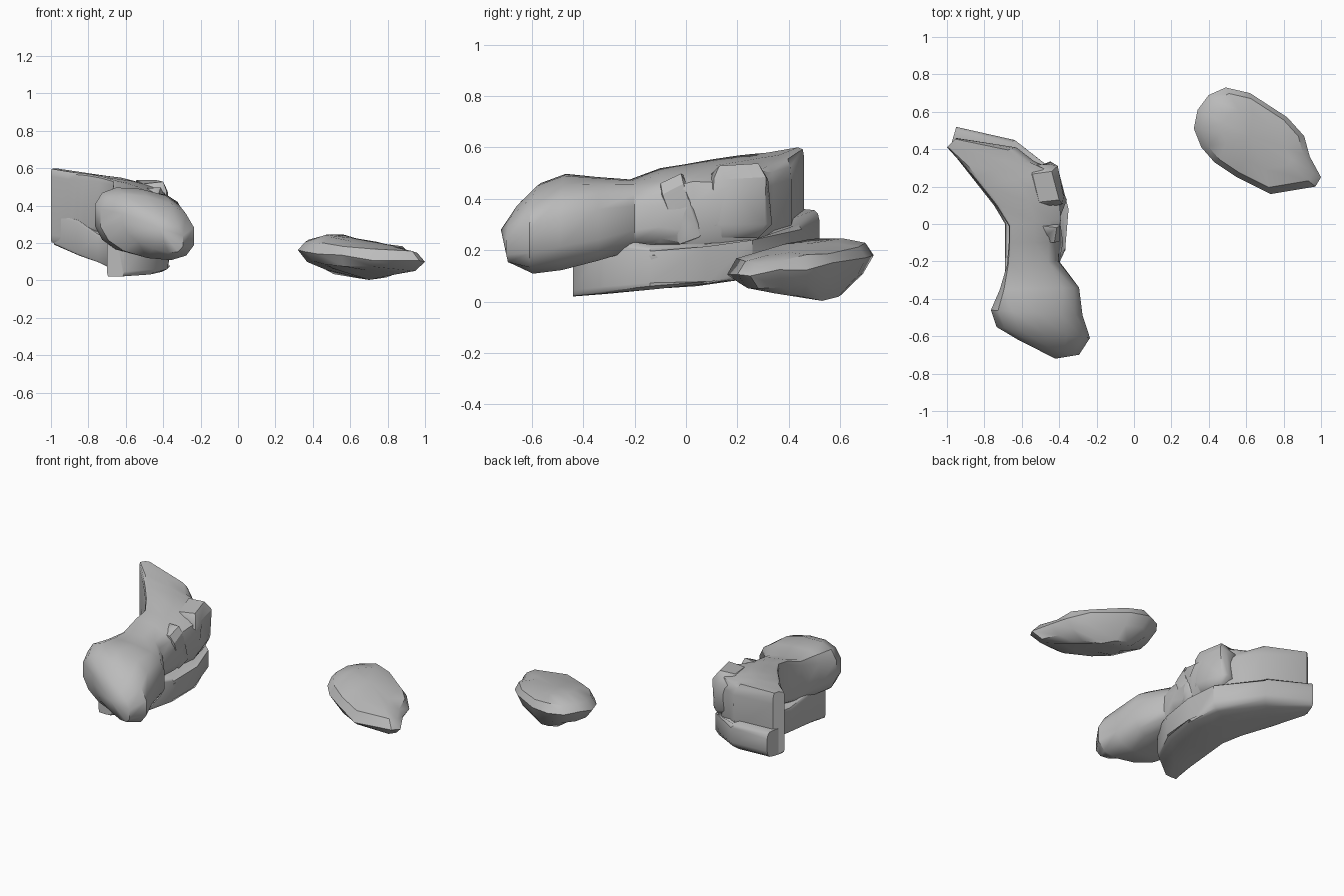
import bpy, bmesh, math, random
from mathutils import Vector

random.seed(4)
cube = bpy.data.objects.get("Cube")
if cube:
    bpy.data.objects.remove(cube, do_unlink=True)

stone = bpy.data.materials.new("grey_stone")
stone.use_nodes = True
GREY = (0.5, 0.5, 0.5, 1)
stone.diffuse_color = GREY
stone.node_tree.nodes["Principled BSDF"].inputs["Base Color"].default_value = GREY


def finish(bm, name, angle=38):
    """Turn a bmesh into a shaded stone object."""
    bmesh.ops.recalc_face_normals(bm, faces=bm.faces)
    mesh = bpy.data.meshes.new(name)
    bm.to_mesh(mesh)
    bm.free()
    mesh.materials.append(stone)
    obj = bpy.data.objects.new(name, mesh)
    bpy.context.collection.objects.link(obj)
    bpy.ops.object.select_all(action="DESELECT")
    obj.select_set(True)
    bpy.context.view_layer.objects.active = obj
    bpy.ops.object.shade_smooth_by_angle(angle=math.radians(angle))
    return obj


def loft(name, rings, start=None, end=None):
    """Skin closed rings; close each end with a point or a flat cap."""
    bm = bmesh.new()
    rows = [[bm.verts.new(p) for p in ring] for ring in rings]
    n = len(rows[0])
    for a, b in zip(rows, rows[1:]):
        for i in range(n):
            j = (i + 1) % n
            bm.faces.new((a[i], a[j], b[j], b[i]))
    for row, tip in ((rows[0], start), (rows[-1], end)):
        if tip is None:
            bm.faces.new(row)
        else:
            v = bm.verts.new(tip)
            for i in range(n):
                bm.faces.new((row[i], row[(i + 1) % n], v))
    return finish(bm, name)


def section(lx, ly, rx, ry, low, high, inner, outer=12, tilt=0, rough=0, n=14):
    """Upright ring between an outer and an inner plan point, each side
    with its own squareness; only the broken inner side is rough."""
    ring = []
    for i in range(n):
        a = math.tau * (i + 0.5) / n
        c, s = math.cos(a), math.sin(a)
        e = 2 / (inner if c > 0 else outer)
        u = 0.5 + 0.5 * math.copysign(abs(c) ** e, c)
        v = 0.5 + 0.5 * math.copysign(abs(s) ** e, s)
        j = rough * max(c, 0) * random.uniform(-1, 1)
        z = low + (high - low) * v + tilt * (0.5 - u) + j
        ring.append(Vector((lx + (rx - lx) * u + j, ly + (ry - ly) * u, z)))
    return ring


# Long upper mass: bulging head at the front, wall sweeping to the back
body = [
    (-.62, -.62, -.29, -.70, .17, .37, 2.4, 2.4, .12),
    (-.74, -.55, -.23, -.61, .12, .45, 2.4, 2.4, .10),
    (-.77, -.46, -.27, -.49, .13, .49, 2.6, 2.6, .08),
    (-.72, -.35, -.29, -.34, .16, .48, 3, 4, .04),
    (-.68, -.22, -.40, -.20, .20, .47, 3, 9, .02, .015),
    (-.67, -.10, -.39, -.10, .21, .50, 3, 12, .05, .025),
    (-.67, -.01, -.39, .03, .23, .51, 3, 12, .06, .03),
    (-.74, .10, -.37, .13, .23, .53, 3.5, 12, .06, .025),
    (-.82, .20, -.43, .28, .22, .55, 4, 12, .05, .02),
    (-.86, .25, -.55, .34, .19, .56, 4, 12, .04, .02),
    (-.91, .31, -.64, .41, .17, .57, 5, 12, .03, .015),
    (-1.0, .41, -.95, .46, .20, .60, 6),
]
loft("cliff_body", [section(*s) for s in body], start=(-.42, -.72, .28))

# Lower foot with a flat underside rising towards the back
foot = [
    (-.70, -.44, -.61, -.44, .02, .26, 12),
    (-.69, -.30, -.45, -.32, .03, .25, 10),
    (-.69, -.10, -.37, -.14, .05, .22, 8, 12, 0, .015),
    (-.69, .00, -.36, .08, .06, .23, 8, 12, 0, .02),
    (-.75, .10, -.41, .26, .09, .25, 8, 12, 0, .02),
    (-.86, .24, -.64, .45, .13, .33, 4, 12, 0, .01),
    (-.985, .40, -.95, .52, .19, .36, 4),
]
loft("cliff_foot", [section(*s) for s in foot])


# Angular slabs broken out of the inner face
def slab(name, centre, size, turn, lean):
    bm = bmesh.new()
    bmesh.ops.create_cube(bm, size=1)
    bmesh.ops.bevel(bm, geom=bm.edges[:], offset=.16, segments=1, affect="EDGES")
    for v in bm.verts:
        v.co += Vector([random.uniform(-.05, .05) for _ in range(3)])
    obj = finish(bm, name, 45)
    obj.location, obj.scale = centre, size
    obj.rotation_euler = (lean, 0, turn)


slab("crag_slab_back", (-.47, .20, .39), (.16, .24, .27), .25, 0)
slab("crag_slab_middle", (-.46, -.02, .36), (.13, .12, .24), -.1, .3)
slab("crag_ledge", (-.44, -.06, .16), (.14, .22, .07), 0, .05)

# Flat boulder lying apart: plan outline as its rim
outline = [(.32, .51), (.34, .61), (.40, .69), (.49, .73), (.62, .70),
           (.82, .57), (.91, .47), (.94, .36), (1.0, .25), (.97, .20),
           (.73, .16), (.55, .25), (.43, .33), (.36, .41)]


def boulder_ring(scale, rise, slope):
    ring = []
    for x, y in outline:
        dx, dy = x - .65, y - .46
        z = .145 - .06 * dx + slope * dy + rise
        z += random.uniform(-.008, .008)
        ring.append(Vector((.65 + dx * scale, .46 + dy * scale, z)))
    return ring


loft("flat_boulder",
     [boulder_ring(.55, -.105, -.08), boulder_ring(.85, -.062, .04),
      boulder_ring(1, 0, .09), boulder_ring(.88, .045, .08),
      boulder_ring(.55, .07, .06)],
     start=(.70, .53, .003), end=(.62, .47, .225))
